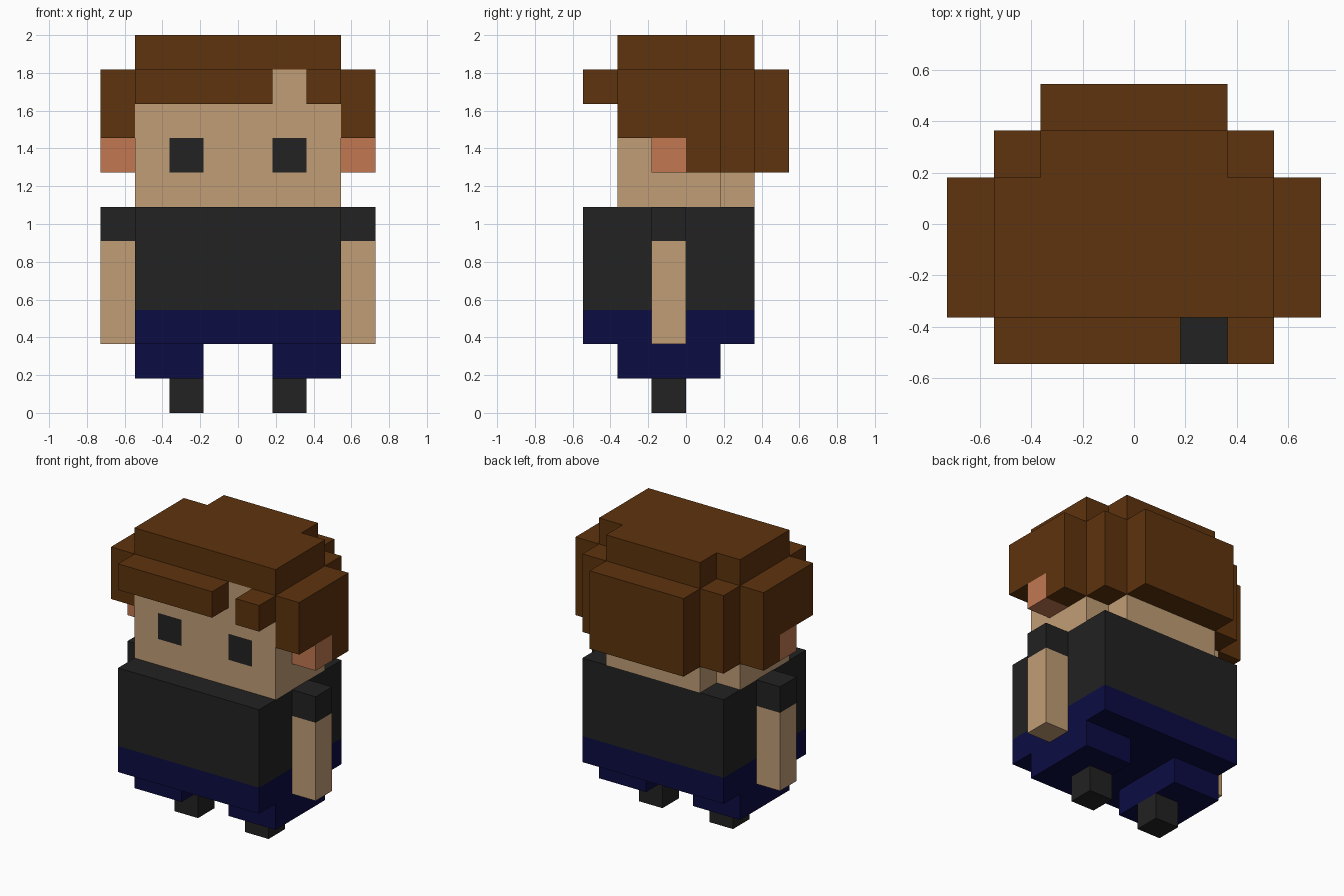
import bpy
import bmesh
from mathutils import Vector

U = 2 / 11  # one block

if "Cube" in bpy.data.objects:
    bpy.data.objects.remove(bpy.data.objects["Cube"], do_unlink=True)


def material(name, rgb):
    """Flat material from 0-255 sRGB values."""
    lin = [c / 255 / 12.92 if c <= 10 else ((c / 255 + 0.055) / 1.055) ** 2.4 for c in rgb]
    m = bpy.data.materials.new(name)
    m.use_nodes = True
    m.diffuse_color = (*lin, 1)
    bsdf = m.node_tree.nodes["Principled BSDF"]
    bsdf.inputs["Base Color"].default_value = (*lin, 1)
    bsdf.inputs["Roughness"].default_value = 0.9
    return m


SKIN = material("skin", (193, 157, 118))
EAR = material("ear pink", (194, 120, 82))
HAIR = material("brown hair", (94, 51, 13))
DARK = material("charcoal", (34, 34, 34))
NAVY = material("navy", (12, 12, 68))


def prism(name, profile, axis, lo, hi, *mats):
    """Extrude a profile, given in blocks, along x (0) or z (2) from lo to hi."""
    def place(p, h):
        return Vector((h, *p) if axis == 0 else (*p, h)) * U
    bm = bmesh.new()
    base = bm.faces.new([bm.verts.new(place(p, lo)) for p in profile])
    ext = bmesh.ops.extrude_face_region(bm, geom=[base])
    top = [v for v in ext["geom"] if isinstance(v, bmesh.types.BMVert)]
    shift = place((0, 0), hi - lo)
    bmesh.ops.translate(bm, verts=top, vec=shift)
    bmesh.ops.recalc_face_normals(bm, faces=bm.faces)
    mesh = bpy.data.meshes.new(name)
    bm.to_mesh(mesh)
    bm.free()
    for m in mats:
        mesh.materials.append(m)
    ob = bpy.data.objects.new(name, mesh)
    bpy.context.collection.objects.link(ob)
    return ob


def box(name, x, y, z, *mats):
    rect = [(x[0], y[0]), (x[1], y[0]), (x[1], y[1]), (x[0], y[1])]
    return prism(name, rect, 2, z[0], z[1], *mats)


# Torso and hips
box("hips", (-3, 3), (-3, 2), (2, 3), NAVY)
box("shirt", (-3, 3), (-3, 2), (3, 6), DARK)

# Head, with the eyes cut into its front face
head = box("head", (-3, 3), (-2, 1), (6, 10), SKIN, DARK)
bm = bmesh.new()
bm.from_mesh(head.data)
cuts = [(x, 0) for x in (-2, -1, 1, 2)] + [(z, 2) for z in (7, 8)]
for pos, axis in cuts:
    co, no = Vector((0, 0, 0)), Vector((0, 0, 0))
    co[axis], no[axis] = pos * U, 1
    bmesh.ops.bisect_plane(bm, geom=bm.verts[:] + bm.edges[:] + bm.faces[:],
                           plane_co=co, plane_no=no)
for f in bm.faces:
    c = f.calc_center_median() / U
    if f.normal.y < -0.9 and 1 < abs(c.x) < 2 and 7 < c.z < 8:
        f.material_index = 1
bm.to_mesh(head.data)
bm.free()
box("nape", (-2, 2), (1, 2), (6, 7), SKIN)

# Hair: crown, back, and fringe with a gap
prism("hair_crown", [(-3, -2), (3, -2), (3, 1), (2, 1), (2, 2), (-2, 2), (-2, 1), (-3, 1)],
      2, 10, 11, HAIR)
prism("hair_back", [(-3, 1), (3, 1), (3, 2), (2, 2), (2, 3), (-2, 3), (-2, 2), (-3, 2)],
      2, 7, 10, HAIR)
box("fringe_long", (-3, 1), (-3, -2), (9, 10), HAIR)
box("fringe_short", (2, 3), (-3, -2), (9, 10), HAIR)

# Paired parts
for side, s in (("left", 1), ("right", -1)):
    def span(a, b):
        return sorted((s * a, s * b))
    prism(side + "_side_hair", [(-2, 8), (0, 8), (0, 7), (1, 7), (1, 10), (-2, 10)],
          0, *span(3, 4), HAIR)
    box(side + "_ear", span(3, 4), (-1, 0), (7, 8), EAR)
    box(side + "_sleeve", span(3, 4), (-1, 0), (5, 6), DARK)
    box(side + "_arm", span(3, 4), (-1, 0), (2, 5), SKIN)
    box(side + "_leg", span(1, 3), (-2, 1), (1, 2), NAVY)
    box(side + "_foot", span(1, 2), (-1, 0), (0, 1), DARK)
